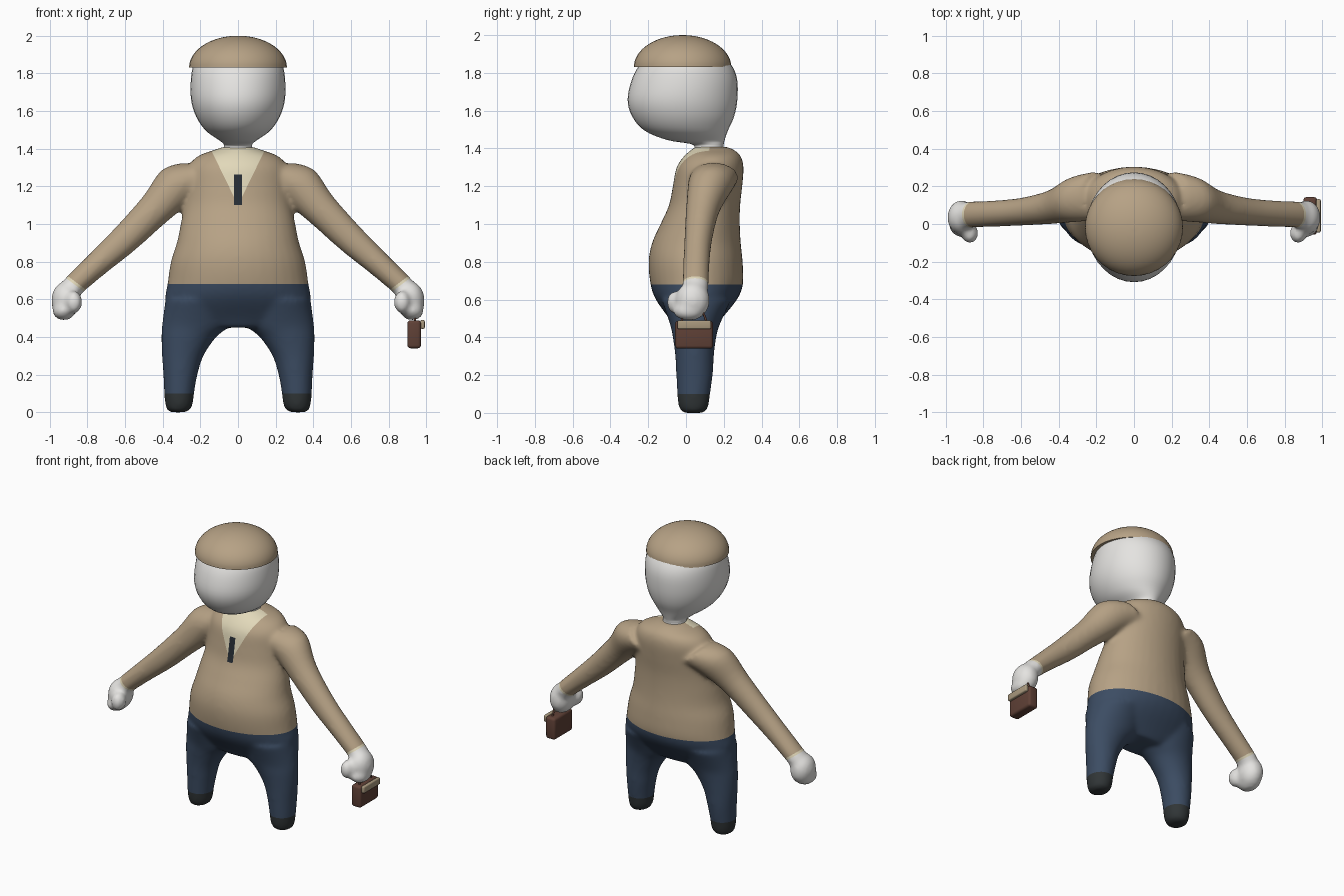
import bpy, bmesh, math
from mathutils import Vector, Matrix

cube = bpy.data.objects.get("Cube")
if cube:
    bpy.data.objects.remove(cube)


def material(name, *rgb):
    m = bpy.data.materials.new(name)
    m.use_nodes = True
    m.diffuse_color = (*rgb, 1)
    m.node_tree.nodes["Principled BSDF"].inputs["Base Color"].default_value = (*rgb, 1)
    return m


TAN = material("tan cloth", .47, .36, .235)
NAVY = material("navy cloth", .045, .073, .125)
BOOT = material("dark boots", .03, .036, .038)
WHITE = material("pale skin", .78, .77, .75)
CREAM = material("cream shirt", .76, .69, .49)
TIE = material("black tie", .02, .026, .034)
BROWN = material("brown leather", .115, .052, .037)
FLAP = material("beige flap", .40, .32, .21)


def spline(rows, steps=4):
    """Catmull-Rom interpolation between rows of numbers."""
    out = []
    for i in range(len(rows) - 1):
        a, b = rows[max(i - 1, 0)], rows[i]
        c, d = rows[i + 1], rows[min(i + 2, len(rows) - 1)]
        for k in range(steps):
            t = k / steps
            out.append([q + .5 * t * (r - p + t * (2 * p - 5 * q + 4 * r - s + t * (3 * (q - r) + s - p)))
                        for p, q, r, s in zip(a, b, c, d)])
    return out + [list(rows[-1])]


def loft(bm, rings, n=36):
    """Closed skin over elliptical rings given as (centre, u, v)."""
    loops = []
    for c, u, v in rings:
        angles = [2 * math.pi * i / n for i in range(n)]
        loops.append([bm.verts.new(c + u * math.cos(a) + v * math.sin(a)) for a in angles])
    for lo, hi in zip(loops, loops[1:]):
        for i in range(n):
            j = (i + 1) % n
            bm.faces.new((lo[i], lo[j], hi[j], hi[i]))
    bm.faces.new(loops[0][::-1])
    bm.faces.new(loops[-1])


def upright(bm, rows, sx=1):
    """Loft stacked rows of (z, x0, x1, y0, y1)."""
    loft(bm, [(Vector((sx * (x0 + x1) / 2, (y0 + y1) / 2, z)),
               Vector(((x1 - x0) / 2, 0, 0)), Vector((0, (y1 - y0) / 2, 0)))
              for z, x0, x1, y0, y1 in spline(rows)])


def centred(rows):
    return [(z, -w, w, y0, y1) for z, w, y0, y1 in rows]


def ball(bm, centre, radii):
    m = Matrix.Translation(centre) @ Matrix.Diagonal((*radii, 1))
    bmesh.ops.create_uvsphere(bm, u_segments=24, v_segments=16, radius=1, matrix=m)


def finish(name, bm, mats, angle=40):
    bmesh.ops.recalc_face_normals(bm, faces=bm.faces)
    me = bpy.data.meshes.new(name)
    bm.to_mesh(me)
    bm.free()
    for m in mats:
        me.materials.append(m)
    ob = bpy.data.objects.new(name, me)
    bpy.context.collection.objects.link(ob)
    bpy.ops.object.select_all(action='DESELECT')
    ob.select_set(True)
    bpy.context.view_layer.objects.active = ob
    bpy.ops.object.shade_smooth_by_angle(angle=math.radians(angle))
    return ob


# Torso
bm = bmesh.new()
upright(bm, centred([
    (.45, .2, -.06, .15), (.5, .35, -.09, .19), (.6, .387, -.16, .27), (.68, .375, -.188, .302),
    (.8, .357, -.198, .3), (.9, .325, -.18, .29), (1.0, .305, -.135, .285), (1.1, .285, -.09, .287),
    (1.2, .275, -.07, .298), (1.3, .265, -.05, .305), (1.36, .215, -.01, .29), (1.395, .12, .03, .25),
    (1.41, .08, .05, .21)]))

# Legs, arms and hands
LEG = [(0, .28, .36, -.01, .09), (.012, .255, .378, -.03, .11), (.05, .238, .388, -.042, .122),
       (.1, .233, .392, -.047, .128), (.2, .215, .397, -.052, .142), (.3, .183, .404, -.057, .148),
       (.4, .115, .407, -.07, .16), (.47, .04, .403, -.085, .18), (.6, .03, .385, -.13, .24)]
ARM = [(.2, .15, 1.25, .11, .13), (.32, .13, 1.205, .118, .12), (.44, .09, 1.08, .093, .09),
       (.6, .065, .92, .08, .074), (.75, .055, .785, .067, .07), (.865, .05, .68, .06, .07),
       (.9, .045, .64, .06, .07)]
for s in (1, -1):
    upright(bm, LEG, s)
    loft(bm, [(Vector((s * x, y, z)), Vector((s * r, 0, r)) * math.sqrt(.5), Vector((0, w, 0)))
              for x, y, z, r, w in spline(ARM)])
    ball(bm, (s * .916, .035, .595), (.076, .092, .1))
    ball(bm, (s * .925, .015, .54), (.062, .085, .052))
    ball(bm, (s * .872, -.05, .585), (.045, .054, .062))

# Fuse the body into one smooth skin
rough = finish("body_rough", bm, [])
remesh = rough.modifiers.new("fuse", 'REMESH')
remesh.mode = 'VOXEL'
remesh.voxel_size = .013
smooth = rough.modifiers.new("relax", 'SMOOTH')
smooth.factor = .5
smooth.iterations = 12
fused = bpy.data.meshes.new_from_object(rough.evaluated_get(bpy.context.evaluated_depsgraph_get()))
bpy.data.objects.remove(rough)
bm = bmesh.new()
bm.from_mesh(fused)
bpy.data.meshes.remove(fused)


def cut(point, normal, where):
    """Slice a clean colour edge into the faces chosen by a rule."""
    faces = [f for f in bm.faces if where(f.calc_center_median())]
    edges = {e for f in faces for e in f.edges}
    verts = {v for f in faces for v in f.verts}
    bmesh.ops.bisect_plane(bm, geom=faces + list(edges) + list(verts), dist=1e-5,
                           plane_co=point, plane_no=Vector(normal).normalized())


def middle(c):
    return abs(c.x) < .5


def chest(c):
    return abs(c.x) < .2 and c.y < .12 and c.z > 1.05


def near_tie(c):
    return abs(c.x) < .04 and c.y < .05 and 1.07 < c.z < 1.29


SLOPE, TIP = 2.05, 1.1
for z in (.1, .68):
    cut((0, 0, z), (0, 0, 1), middle)
for s in (1, -1):
    for d in (-.022, -.036):
        cut((0, 0, -d / .8), (s * .6, 0, -.8), lambda c: c.x * s > .6)
    cut((0, 0, TIP), (s * SLOPE, 0, -1), chest)
    cut((s * .021, 0, 0), (1, 0, 0), near_tie)
for z in (1.1, 1.262):
    cut((0, 0, z), (0, 0, 1), near_tie)

# Colour rules: boots, trousers, hands, cuffs, tie, collar, sweater
for f in bm.faces:
    c = f.calc_center_median()
    x = abs(c.x)
    reach = .6 * x - .8 * c.z
    index = 0
    if x < .5 and c.z < .68:
        index = 2 if c.z < .1 else 1
    elif x > .6 and reach > -.036:
        index = 3 if reach > -.022 else 4
    elif near_tie(c) and x < .021 and 1.1 < c.z < 1.262:
        index = 5
    elif chest(c) and c.z > TIP + SLOPE * x:
        index = 4
    f.material_index = index
finish("clothed_body", bm, [TAN, NAVY, BOOT, WHITE, CREAM, TIE], 80)

# Head and neck
bm = bmesh.new()
upright(bm, centred([
    (1.36, .09, .03, .22), (1.405, .075, .045, .2), (1.425, .077, .02, .2), (1.445, .1, -.1, .205),
    (1.495, .17, -.22, .222), (1.57, .222, -.285, .255), (1.66, .249, -.309, .272),
    (1.77, .25, -.285, .27), (1.85, .232, -.24, .235), (1.91, .17, -.18, .17), (1.94, .06, -.08, .06)]))
finish("head", bm, [WHITE], 80)

# Flat cap
bm = bmesh.new()
upright(bm, centred([
    (1.83 + .17 * math.sin(a), .26 * math.cos(a), -.018 - .258 * math.cos(a), -.018 + .258 * math.cos(a))
    for a in (math.radians(k * 8.8) for k in range(11))]))
finish("cap", bm, [TAN])


def box(name, lo, hi, mat, bevel):
    lo, hi = Vector(lo), Vector(hi)
    b = bmesh.new()
    bmesh.ops.create_cube(b, size=1, matrix=Matrix.Translation((lo + hi) / 2) @ Matrix.Diagonal((*(hi - lo), 1)))
    bmesh.ops.bevel(b, geom=b.edges[:], offset=bevel, segments=3, profile=.5, affect='EDGES')
    finish(name, b, [mat])


# Carried case with flap and cord handle
box("case_body", (.9, -.057, .34), (.972, .143, .488), BROWN, .016)
box("case_flap", (.968, -.045, .443), (.992, .132, .49), FLAP, .008)
curve = bpy.data.curves.new("case_handle", 'CURVE')
curve.dimensions = '3D'
curve.bevel_depth = .006
path = curve.splines.new('POLY')
points = [(-.025, .48), (.0, .56), (.08, .56), (.11, .48)]
path.points.add(len(points) - 1)
for p, (y, z) in zip(path.points, points):
    p.co = (.94, y, z, 1)
curve.materials.append(BROWN)
bpy.context.collection.objects.link(bpy.data.objects.new("case_handle", curve))
